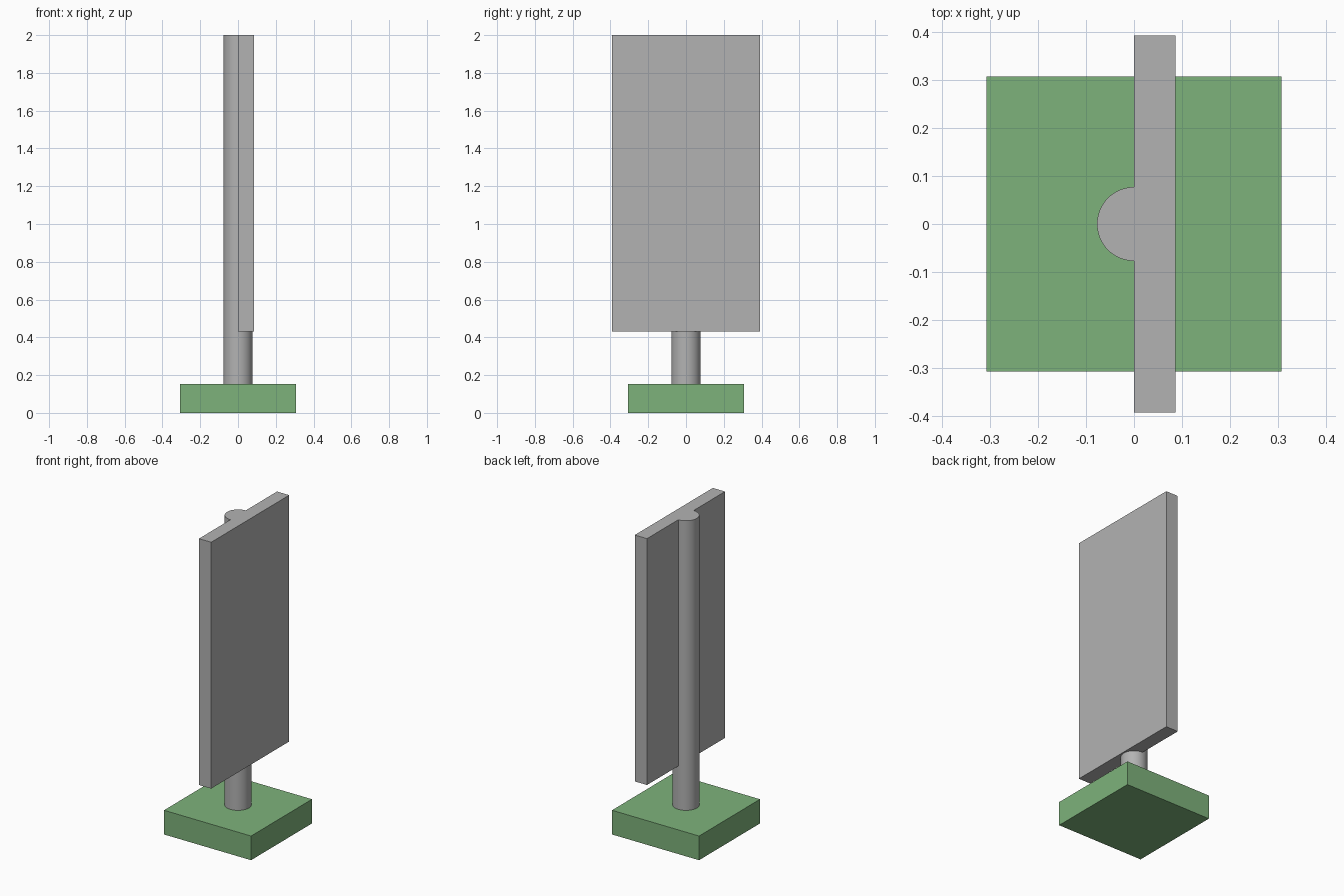
import bpy, math

if "Cube" in bpy.data.objects:
    bpy.data.objects.remove(bpy.data.objects["Cube"])


def material(name, rgb):
    m = bpy.data.materials.new(name)
    m.diffuse_color = (*rgb, 1.0)
    m.use_nodes = True
    m.node_tree.nodes["Principled BSDF"].inputs["Base Color"].default_value = m.diffuse_color
    return m


GREY = material("grey", (0.448, 0.448, 0.448))
GREEN = material("green", (0.208, 0.448, 0.198))


def box(name, lo, hi, mat):
    centre = [(a + b) / 2 for a, b in zip(lo, hi)]
    bpy.ops.mesh.primitive_cube_add(size=1, location=centre)
    ob = bpy.context.object
    ob.name = name
    ob.scale = [b - a for a, b in zip(lo, hi)]
    bpy.ops.object.transform_apply(location=False, rotation=False, scale=True)
    ob.data.materials.append(mat)
    return ob


# Square base block
BASE_TOP = 0.154
box("base", (-0.307, -0.307, 0), (0.307, 0.307, BASE_TOP), GREEN)

# Upright panel whose rear face passes through the post axis
box("panel", (0, -0.393, 0.43), (0.086, 0.393, 2.0), GREY)

# Round post from the base to the top of the panel
bpy.ops.mesh.primitive_cylinder_add(
    vertices=64, radius=0.077, depth=2.0 - BASE_TOP,
    location=(0, 0, (2.0 + BASE_TOP) / 2))
post = bpy.context.object
post.name = "post"
post.data.materials.append(GREY)
bpy.ops.object.shade_smooth_by_angle(angle=math.radians(30))
